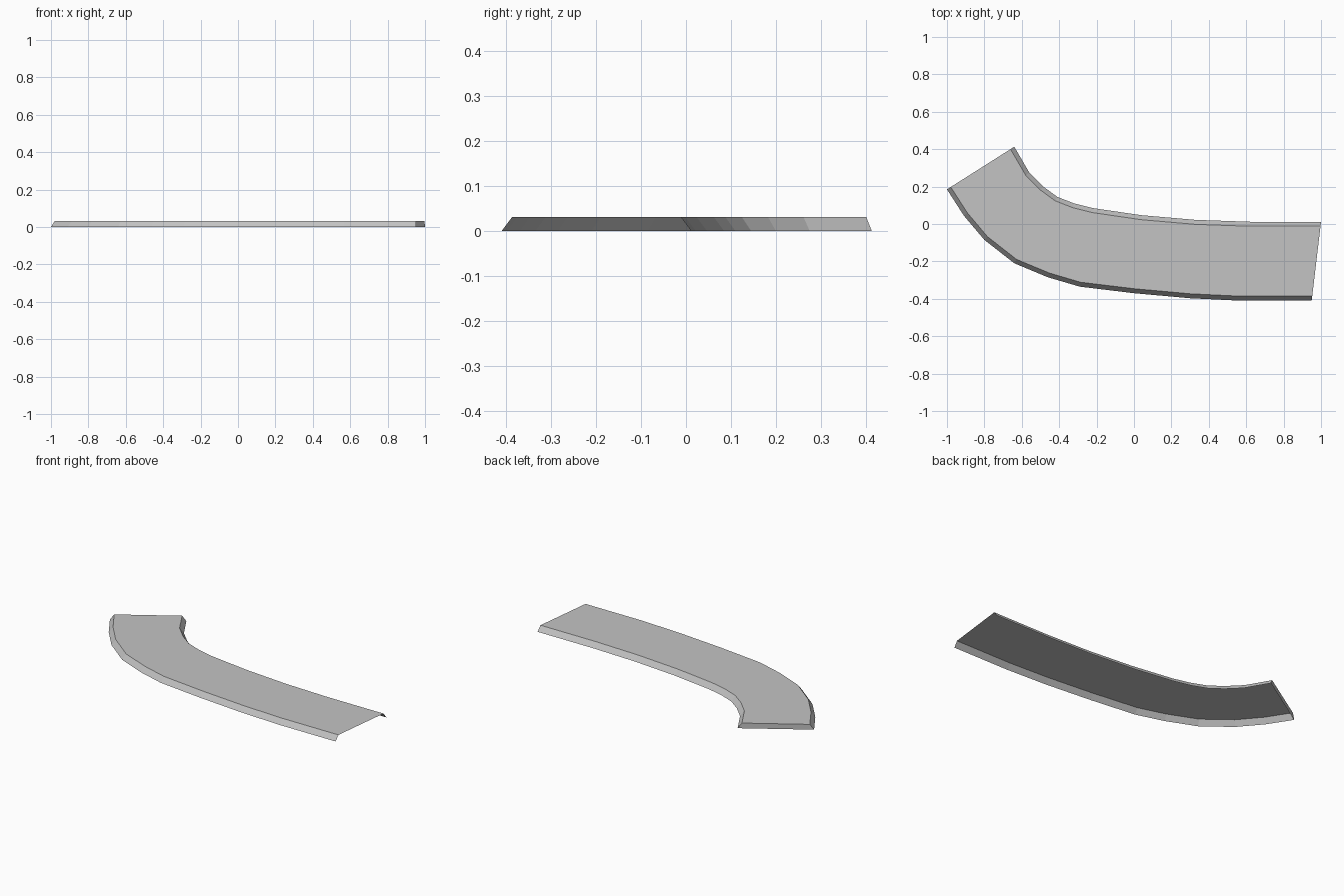
import bpy, bmesh
from mathutils import Vector

if "Cube" in bpy.data.objects:
    bpy.data.objects.remove(bpy.data.objects["Cube"])

HEIGHT = 0.032
INSET = 0.024

# Footprint of the bend: outer and inner kerb lines, station by station
outer = [(-1, .185), (-.91, .045), (-.80, -.085), (-.64, -.21), (-.46, -.285),
         (-.29, -.335), (0, -.37), (.30, -.397), (.57, -.41), (.95, -.41)]
inner = [(-.64, .413), (-.56, .275), (-.485, .20), (-.41, .145), (-.32, .11),
         (-.22, .085), (.04, .047), (.33, .022), (.62, .012), (1.0, .012)]
outer = [Vector(p) for p in outer]
inner = [Vector(p) for p in inner]


def inset(line, other):
    """Shift a kerb line towards the other one, keeping the ends on the end cuts."""
    result = []
    for i, p in enumerate(line):
        t = (line[min(i + 1, len(line) - 1)] - line[max(i - 1, 0)]).normalized()
        across = (other[i] - p).normalized()
        n = Vector((-t.y, t.x))
        if n.dot(across) < 0:
            n = -n
        if i in (0, len(line) - 1):
            result.append(p + across * INSET / across.dot(n))
        else:
            result.append(p + n * INSET)
    return result


outer_top = inset(outer, inner)
inner_top = inset(inner, outer)

grey = bpy.data.materials.new("road grey")
grey.diffuse_color = (0.55, 0.55, 0.55, 1)
grey.use_nodes = True
grey.node_tree.nodes["Principled BSDF"].inputs["Base Color"].default_value = grey.diffuse_color

# Road shell: flat deck with two sloped shoulders, open underneath
bm = bmesh.new()
rows = []
for a, b, c, d in zip(outer, outer_top, inner_top, inner):
    rows.append([bm.verts.new((p.x, p.y, z))
                 for p, z in ((a, 0), (b, HEIGHT), (c, HEIGHT), (d, 0))])
for r, s in zip(rows, rows[1:]):
    for k in range(3):
        bm.faces.new((r[k], s[k], s[k + 1], r[k + 1]))

# Closed face at the bent end
bm.faces.new(rows[0])
bm.normal_update()

mesh = bpy.data.meshes.new("curved_road")
bm.to_mesh(mesh)
bm.free()
mesh.materials.append(grey)
road = bpy.data.objects.new("curved_road", mesh)
bpy.context.collection.objects.link(road)
